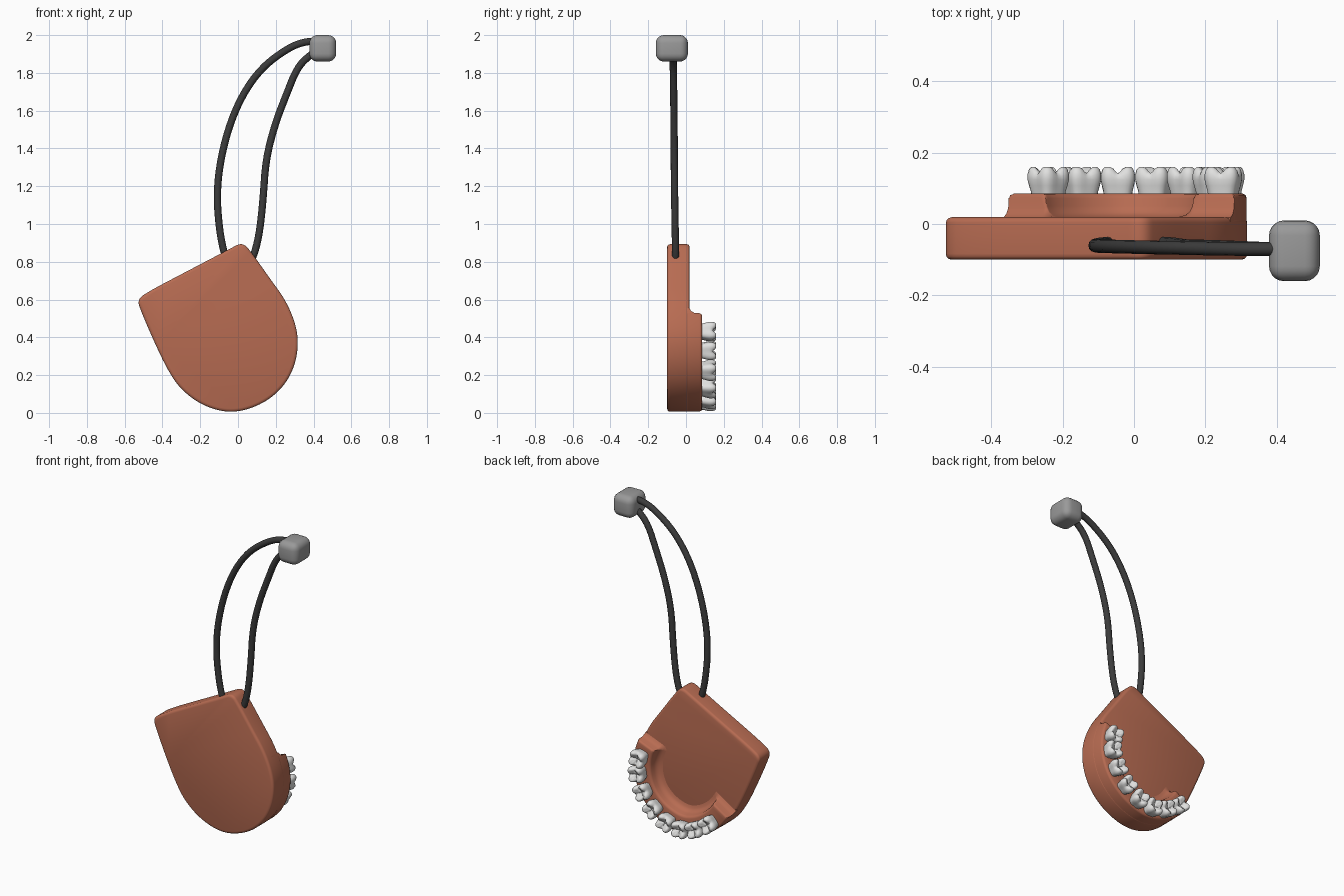
import bpy, bmesh, math
from mathutils import Vector, Matrix

if "Cube" in bpy.data.objects:
    bpy.data.objects.remove(bpy.data.objects["Cube"])


def material(name, rgb):
    m = bpy.data.materials.new(name)
    m.diffuse_color = (*rgb, 1)
    m.use_nodes = True
    m.node_tree.nodes["Principled BSDF"].inputs["Base Color"].default_value = m.diffuse_color
    return m


CLAY = material("terracotta", (0.48, 0.15, 0.085))
CORD = material("dark cord", (0.045, 0.045, 0.045))
GREY = material("grey", (0.32, 0.32, 0.32))
WHITE = material("tooth white", (0.75, 0.75, 0.74))


def finish(bm, name, mat, angle=45):
    bmesh.ops.recalc_face_normals(bm, faces=bm.faces)
    me = bpy.data.meshes.new(name)
    bm.to_mesh(me)
    bm.free()
    me.materials.append(mat)
    ob = bpy.data.objects.new(name, me)
    bpy.context.collection.objects.link(ob)
    bpy.ops.object.select_all(action='DESELECT')
    ob.select_set(True)
    bpy.context.view_layer.objects.active = ob
    bpy.ops.object.shade_smooth_by_angle(angle=math.radians(angle))
    return ob


def chaikin(pts, n, closed):
    for _ in range(n):
        out = [] if closed else [pts[0]]
        for i in range(len(pts) - (0 if closed else 1)):
            a, b = pts[i], pts[(i + 1) % len(pts)]
            out += [a.lerp(b, .25), a.lerp(b, .75)]
        pts = out if closed else out + [pts[-1]]
    return pts


def bridge(bm, a, b, closed):
    n = len(a)
    for i in range(n if closed else n - 1):
        j = (i + 1) % n
        bm.faces.new((a[i], a[j], b[j], b[i]))


# Outline of the plate in the x-z plane, clockwise from the left corner
ctrl = [(-.535, .60), (-.47, .645), (-.26, .755), (-.05, .865), (.025, .905),
        (.075, .845), (.17, .71), (.25, .60), (.303, .48), (.321, .37),
        (.301, .247), (.24, .135), (.128, .044), (-.03, -.004), (-.184, .035),
        (-.306, .126), (-.377, .235), (-.45, .39), (-.51, .53)]
path = chaikin([Vector(p) for p in ctrl], 3, True)
N = len(path)
normals = []
for i in range(N):
    t = (path[(i + 1) % N] - path[i - 1]).normalized()
    normals.append(Vector((t.y, -t.x)))


def at(i, off, y):
    p = path[i] + normals[i] * off
    return Vector((p.x, y, p.y))


# Plate: stacked rings with rounded edges
bm = bmesh.new()
rings = [[bm.verts.new(at(i, o, y)) for i in range(N)] for o, y in
         [(.016, -.1), (.006, -.097), (.001, -.091), (0, -.083),
          (0, .004), (.001, .01), (.006, .016), (.016, .019)]]
for a, b in zip(rings, rings[1:]):
    bridge(bm, a, b, True)
bm.faces.new(rings[0])
bm.faces.new(rings[-1])
finish(bm, "base_plate", CLAY)

# Gum ridge: a section swept along the lower part of the outline
def nearest(x, z):
    return min(range(N), key=lambda i: (path[i] - Vector((x, z))).length)


i0, i1 = nearest(.285, .515), nearest(-.34, .19)
section = [(.001, -.05), (.001, .072), (.004, .081), (.013, .086), (.108, .086),
           (.119, .082), (.124, .072), (.127, .05), (.136, .033), (.15, .023),
           (.17, .018), (.17, -.05)]
bm = bmesh.new()
rows = []
for i in range(i0, i1 + 1):
    rows.append([bm.verts.new(at(i, o, y)) for o, y in section])
    # soften the two ends
    if i in (i0, i1):
        s = -1 if i == i0 else 1
        n = normals[i]
        d = Vector((-n.y, 0, n.x)) * s
        extra = []
        for dist, cap in ((.007, .083), (.011, .074), (.013, .045), (.024, .027), (.04, .018)):
            extra.append([bm.verts.new(at(i, o, min(y, cap)) + d * dist)
                          for o, y in section])
        if i == i0:
            rows = extra[::-1] + rows
        else:
            rows += extra
# keep the extended ends within the outline of the plate
for a, b in zip(rows, rows[1:]):
    bridge(bm, a, b, True)
bm.faces.new(rows[0])
bm.faces.new(rows[-1])
finish(bm, "gum_ridge", CLAY)


# Molars: four-lobed crowns with cusps and a sunken centre
def tooth(name, x, z, angle):
    bm = bmesh.new()
    seg = 32
    prof = [(.80, -.15, 0), (.84, .08, 0), (.93, .3, 0), (1, .52, 0), (1, .72, .1),
            (.93, .9, .2), (.8, 1.0, .24), (.66, .99, .24), (.45, .84, .18),
            (.22, .7, .08)]
    R, H = .049, .075
    rings = []
    for r, h, cusp in prof:
        ring = []
        for k in range(seg):
            a = 2 * math.pi * k / seg
            c, s = math.cos(a), math.sin(a)
            sq = (c ** 4 + s ** 4) ** -.25                  # squarish plan
            valley = math.cos(2 * a) ** 4                   # grooves between lobes
            rr = R * r * sq * (1 - .09 * valley * min(1, max(0, h)))
            ring.append(bm.verts.new((rr * c, .085 + H * (h - cusp * valley), rr * s)))
        rings.append(ring)
    for a, b in zip(rings, rings[1:]):
        bridge(bm, a, b, True)
    mid = bm.verts.new((0, .085 + H * .62, 0))
    for k in range(seg):
        bm.faces.new((rings[-1][k], rings[-1][(k + 1) % seg], mid))
    bm.faces.new(rings[0])
    bmesh.ops.transform(bm, verts=bm.verts, matrix=Matrix.Translation((x, 0, z))
                        @ Matrix.Rotation(angle, 4, 'Y'))
    finish(bm, name, WHITE, 70)


spots = [(.25, .43), (.258, .33), (.22, .225), (.15, .135), (.058, .075),
         (-.045, .057), (-.147, .083), (-.24, .14)]
for k, (x, z) in enumerate(spots):
    nrm = normals[nearest(x, z)]
    tooth(f"tooth_{k + 1}", x, z, math.atan2(nrm.x, nrm.y))


# Cord strands: tubes along smoothed paths
def cord(name, pts, radius=.019):
    p = chaikin([Vector(q) for q in pts], 2, False)
    bm = bmesh.new()
    rows = []
    for i, c in enumerate(p):
        t = (p[min(i + 1, len(p) - 1)] - p[max(i - 1, 0)]).normalized()
        u = Vector((0, 1, 0)).cross(t).normalized()
        v = t.cross(u)
        rows.append([bm.verts.new(c + radius * (u * math.cos(a) + v * math.sin(a)))
                     for a in [2 * math.pi * k / 12 for k in range(12)]])
    for a, b in zip(rows, rows[1:]):
        bridge(bm, a, b, True)
    bm.faces.new(rows[0])
    bm.faces.new(rows[-1])
    finish(bm, name, CORD, 60)


cord("cord_left", [(-.05, -.055, .79), (-.075, -.055, .85), (-.097, -.057, .96),
                   (-.112, -.06, 1.13), (-.10, -.062, 1.3), (-.054, -.063, 1.5),
                   (.02, -.065, 1.68), (.125, -.067, 1.828), (.265, -.07, 1.932),
                   (.36, -.07, 1.968), (.45, -.07, 1.965)])
cord("cord_right", [(.065, -.055, .80), (.09, -.055, .85), (.115, -.057, .96),
                    (.133, -.06, 1.13), (.147, -.062, 1.34), (.196, -.063, 1.53),
                    (.258, -.065, 1.69), (.312, -.067, 1.825), (.38, -.07, 1.895),
                    (.45, -.07, 1.93)])

# Cord stopper: heavily rounded block
bm = bmesh.new()
bmesh.ops.create_cube(bm, size=1)
bmesh.ops.scale(bm, vec=(.142, .17, .14), verts=bm.verts)
bmesh.ops.bevel(bm, geom=bm.edges[:], offset=.042, segments=5, profile=.5,
                affect='EDGES')
bmesh.ops.translate(bm, vec=(.449, -.075, 1.93), verts=bm.verts)
finish(bm, "cord_stopper", GREY, 60)
